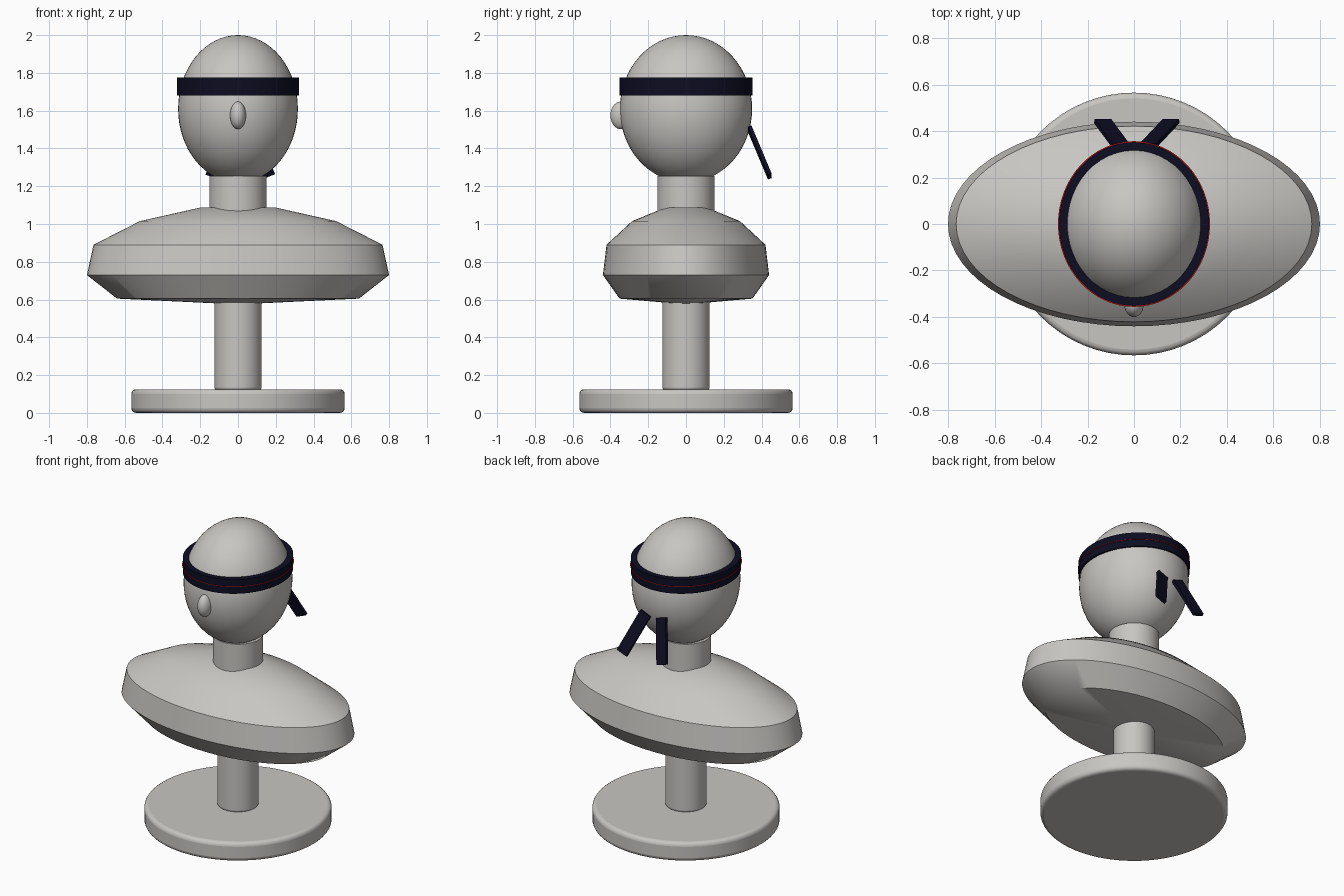
import bpy, bmesh, math
from mathutils import Matrix, Vector

cube = bpy.data.objects.get("Cube")
if cube:
    bpy.data.objects.remove(cube, do_unlink=True)


def material(name, rgb):
    m = bpy.data.materials.new(name)
    m.use_nodes = True
    m.diffuse_color = (*rgb, 1)
    m.node_tree.nodes["Principled BSDF"].inputs["Base Color"].default_value = (*rgb, 1)
    return m


STONE = material("warm grey", (0.58, 0.565, 0.54))
NAVY = material("dark navy", (0.004, 0.004, 0.016))
RED = material("red trim", (0.6, 0.01, 0.01))


def finish(name, bm, mat, angle=40):
    bmesh.ops.recalc_face_normals(bm, faces=bm.faces)
    mesh = bpy.data.meshes.new(name)
    bm.to_mesh(mesh)
    bm.free()
    mesh.materials.append(mat)
    ob = bpy.data.objects.new(name, mesh)
    bpy.context.collection.objects.link(ob)
    bpy.ops.object.select_all(action="DESELECT")
    ob.select_set(True)
    bpy.context.view_layer.objects.active = ob
    bpy.ops.object.shade_smooth_by_angle(angle=math.radians(angle))
    return ob


def lathe(name, profile, mat, sy=1.0, closed=False, steps=64, angle=40):
    """Spin (radius, z) points round z; sy squashes the depth."""
    bm = bmesh.new()
    rings = []
    for r, z in profile:
        turn = [2 * math.pi * i / steps for i in range(steps)]
        rings.append([bm.verts.new((r * math.cos(t), sy * r * math.sin(t), z)) for t in turn])
    pairs = list(zip(rings, rings[1:]))
    if closed:
        pairs.append((rings[-1], rings[0]))
    for a, b in pairs:
        for i in range(steps):
            j = (i + 1) % steps
            bm.faces.new((a[i], a[j], b[j], b[i]))
    if not closed:
        bm.faces.new(rings[0])
        bm.faces.new(rings[-1])
    return finish(name, bm, mat, angle)


def ellipsoid(name, centre, radii, mat):
    bm = bmesh.new()
    bmesh.ops.create_uvsphere(bm, u_segments=48, v_segments=32, radius=1)
    bm.transform(Matrix.Translation(centre) @ Matrix.Diagonal((*radii, 1)))
    return finish(name, bm, mat)


def drum(name, r, z0, z1, mat, bevel):
    ob = lathe(name, [(r, z0), (r, z1)], mat)
    mod = ob.modifiers.new("soft_rim", "BEVEL")
    mod.width, mod.segments = bevel, 4
    mod.limit_method, mod.angle_limit = "ANGLE", math.radians(50)
    return ob


def strap(name, top, bottom):
    """Flat tail hanging between two points, its ends parallel to the x-z plane."""
    d = Vector(bottom) - Vector(top)
    roll = math.atan2(-d.x, -d.z)
    tilt = math.asin(d.y / d.length)
    bm = bmesh.new()
    bmesh.ops.create_cube(bm, size=1)
    place = Matrix.Translation((Vector(top) + Vector(bottom)) / 2)
    turn = Matrix.Rotation(roll, 4, "Y") @ Matrix.Rotation(tilt, 4, "X")
    bm.transform(place @ turn @ Matrix.Diagonal((0.075, 0.02, d.length, 1)))
    return finish(name, bm, NAVY)


# Stand
drum("base", 0.565, 0, 0.125, STONE, 0.025)
drum("post", 0.125, 0.12, 0.62, STONE, 0.015)

# Bust
lathe("torso", [(0.12, 0.58), (0.64, 0.605), (0.80, 0.73), (0.765, 0.89),
                (0.52, 1.015), (0.20, 1.087)], STONE, sy=0.55)
lathe("neck", [(0.152, 1.0), (0.152, 1.255)], STONE)
ellipsoid("head", (0, 0, 1.61), (0.317, 0.35, 0.39), STONE)
ellipsoid("nose", (0, -0.345, 1.575), (0.042, 0.055, 0.073), STONE)

# Headband with a fine trim line and two tails
lathe("headband", [(0.28, 1.68), (0.323, 1.68), (0.323, 1.775), (0.28, 1.775)],
      NAVY, sy=1.09, closed=True)
lathe("headband_trim", [(0.3, 1.727), (0.327, 1.727), (0.327, 1.729), (0.3, 1.729)],
      RED, sy=1.09, closed=True)
strap("left_tail", (0.06, 0.337, 1.505), (0.16, 0.443, 1.253))
strap("right_tail", (-0.057, 0.337, 1.505), (-0.135, 0.443, 1.253))
